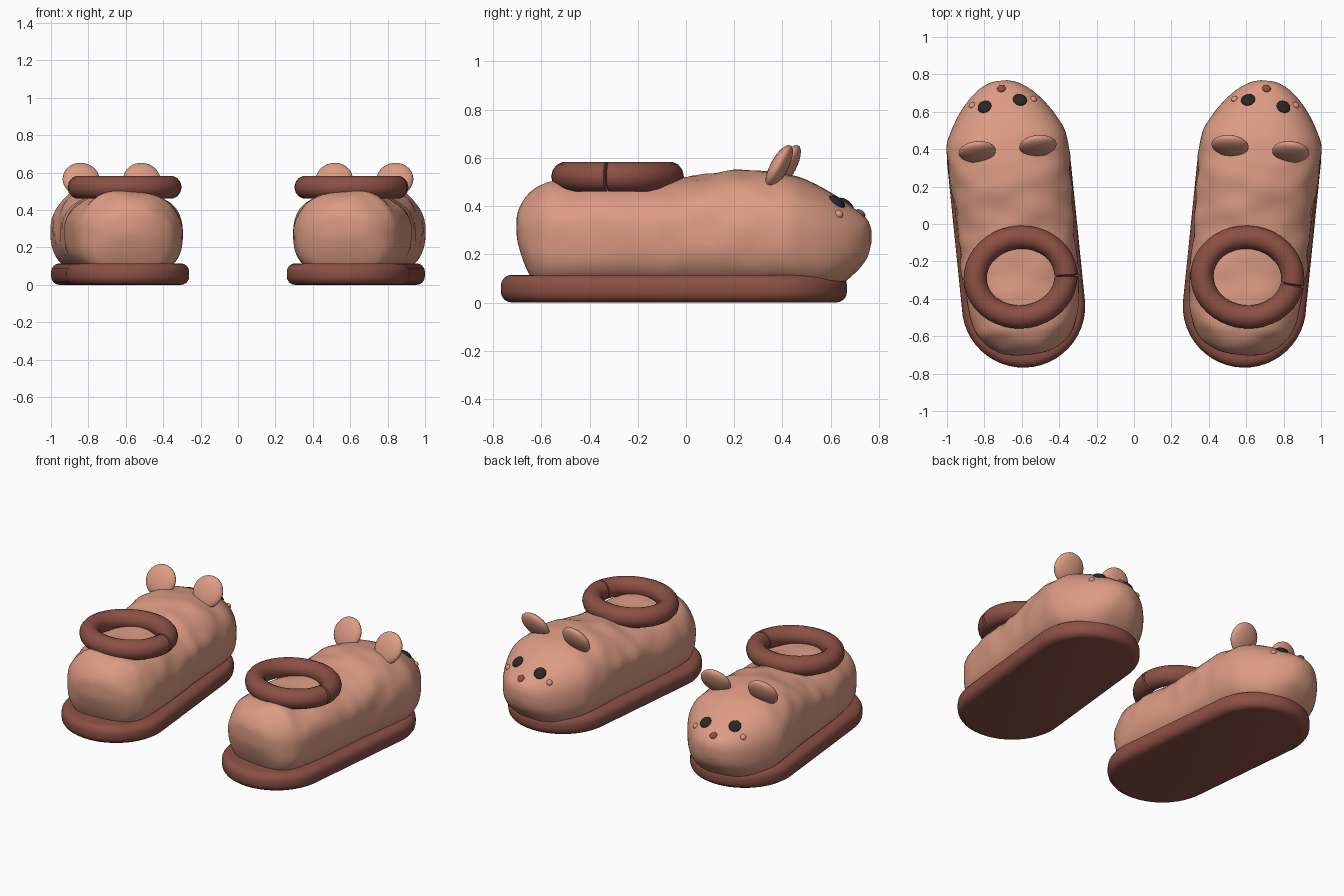
import bpy, bmesh, math
from mathutils import Matrix, Vector, noise
from mathutils.bvhtree import BVHTree

if "Cube" in bpy.data.objects:
    bpy.data.objects.remove(bpy.data.objects["Cube"])


def material(name, rgb):
    m = bpy.data.materials.new(name)
    m.diffuse_color = (*rgb, 1)
    m.use_nodes = True
    m.node_tree.nodes["Principled BSDF"].inputs["Base Color"].default_value = m.diffuse_color
    return m


SKIN = material("salmon_plush", (0.72, 0.33, 0.23))
BROWN = material("brown_trim", (0.26, 0.08, 0.058))
BLACK = material("eye_black", (0.022, 0.02, 0.02))

# Body stations: y, half width, bottom z, top z
STATIONS = [(-.652, .05, .27, .37), (-.640, .12, .22, .40), (-.61, .18, .14, .44),
            (-.56, .235, .06, .475), (-.48, .28, .04, .50), (-.30, .305, .04, .505),
            (-.05, .31, .04, .505), (.10, .31, .04, .525), (.25, .32, .04, .548),
            (.38, .325, .04, .540), (.50, .322, .04, .525), (.58, .29, .04, .495),
            (.67, .235, .06, .445), (.75, .165, .12, .39), (.80, .095, .18, .35),
            (.82, .035, .24, .31)]


def finish(bm, name, mat, side, angle=40):
    """Place a part on one foot; the other foot is its mirror image."""
    place = Matrix.Translation((-0.63, -0.05, 0)) @ Matrix.Rotation(math.radians(5.8), 4, 'Z')
    if side > 0:
        place = Matrix.Diagonal((-1, 1, 1, 1)) @ place
    bmesh.ops.recalc_face_normals(bm, faces=bm.faces)
    bm.transform(place)
    if side > 0:
        bmesh.ops.reverse_faces(bm, faces=bm.faces)
    me = bpy.data.meshes.new(name)
    bm.to_mesh(me)
    bm.free()
    me.materials.append(mat)
    ob = bpy.data.objects.new(("left_" if side < 0 else "right_") + name, me)
    bpy.context.collection.objects.link(ob)
    bpy.ops.object.select_all(action='DESELECT')
    ob.select_set(True)
    bpy.context.view_layer.objects.active = ob
    bpy.ops.object.shade_smooth_by_angle(angle=math.radians(angle))


def bridge(bm, rings, closed=False):
    n = len(rings[0])
    pairs = list(zip(rings, rings[1:])) + ([(rings[-1], rings[0])] if closed else [])
    for a, b in pairs:
        for i in range(n):
            j = (i + 1) % n
            bm.faces.new((a[i], a[j], b[j], b[i]))


def spline(t):
    """Smooth interpolation through the body stations."""
    k = min(int(t), len(STATIONS) - 2)
    u = t - k
    p = [STATIONS[max(0, min(len(STATIONS) - 1, k + d))] for d in (-1, 0, 1, 2)]
    return [0.5 * (2 * b + (c - a) * u + (2 * a - 5 * b + 4 * c - d) * u * u
                   + (3 * b - a - 3 * c + d) * u ** 3) for a, b, c, d in zip(*p)]


def make_body():
    bm = bmesh.new()
    rings, rows, segs = [], 75, 56
    for r in range(rows + 1):
        y, hw, zb, zt = spline(r / rows * (len(STATIONS) - 1))
        zm = zb + (zt - zb) * 0.5
        ring = []
        for i in range(segs):
            a = 2 * math.pi * i / segs
            c, s = math.cos(a), math.sin(a)
            e = 2 / 2.3 if s > 0 else 2 / 2.6
            v = Vector((math.copysign(abs(c) ** e, c) * hw, y,
                        zm + math.copysign(abs(s) ** e, s) * (zt - zb) / 2))
            # Soft crumples, fading out towards the face
            amp = 0.016 * max(0, min(1, (0.56 - y) / 0.2)) * max(0, min(1, (v.z - 0.12) / 0.2))
            d = noise.noise(Vector((v.x * 7, v.y * 9, v.z * 7))) * amp
            v += Vector((c, 0, s)) * d
            ring.append(bm.verts.new(v))
        rings.append(ring)
    bridge(bm, rings)
    bm.faces.new(rings[0])
    bm.faces.new(rings[-1])
    bmesh.ops.recalc_face_normals(bm, faces=bm.faces)
    return bm


def make_sole():
    """Stadium slab with rounded rims."""
    bm = bmesh.new()
    rings = []
    r = 0.045
    levels = [(r * (1 - math.cos(a)), r * (1 - math.sin(a)))
              for a in [math.radians(d) for d in (0, 22, 45, 68, 90)]]
    profile = [(z, i) for z, i in levels] + [(0.115 - z, i) for z, i in reversed(levels)]
    for z, inset in profile:
        ring = []
        for i in range(48):
            a = math.pi * 2 * (i + 0.5) / 48
            cy = 0.39 if math.sin(a) > 0 else -0.39
            ring.append(bm.verts.new(((0.33 - inset) * math.cos(a),
                                      cy + (0.33 - inset) * math.sin(a), z)))
        rings.append(ring)
    bridge(bm, rings)
    bm.faces.new(rings[0])
    bm.faces.new(rings[-1])
    return bm


def make_cuff(side):
    """Padded ring around the opening, with a narrow seam on one side."""
    bm = bmesh.new()
    seam = -0.08 if side < 0 else math.pi + 0.08
    steps = [0, 0.025] + [2 * math.pi * i / 40 for i in range(1, 40)] + [2 * math.pi - 0.025]
    rings = []
    for t in steps:
        a, m = seam + t, (0.7 if t == 0 else 1)
        ring = []
        for k in range(14):
            b = 2 * math.pi * k / 14
            w, h = 0.062 * m * math.cos(b), 0.063 * m * math.sin(b)
            ring.append(bm.verts.new(((0.243 + w) * math.cos(a),
                                      -0.235 + (0.213 + w) * math.sin(a), 0.522 + h)))
        rings.append(ring)
    bridge(bm, rings, True)
    return bm


def blob(matrix, size):
    bm = bmesh.new()
    bmesh.ops.create_uvsphere(bm, u_segments=24, v_segments=14, radius=1)
    bm.transform(matrix @ Matrix.Diagonal((*size, 1)))
    return bm


for side in (-1, 1):
    finish(make_sole(), "sole", BROWN, side)
    body = make_body()
    tree = BVHTree.FromBMesh(body)
    finish(body, "body", SKIN, side, 60)
    finish(make_cuff(side), "cuff", BROWN, side, 50)

    # Rounded ears leaning towards the toe
    for x, label in ((-0.163, "outer"), (0.163, "inner")):
        m = Matrix.Translation((x, 0.455, 0.563)) @ Matrix.Rotation(math.radians(-28), 4, 'X')
        finish(blob(m, (0.1, 0.036, 0.1)), label + "_ear", SKIN, side)

    # Face parts sit on the body surface, flattened along its normal
    face = [("outer_eye", -0.10, 0.69, 0.038, 0.016, BLACK),
            ("inner_eye", 0.092, 0.708, 0.038, 0.016, BLACK),
            ("nose", 0.0, 0.778, 0.023, 0.013, BROWN),
            ("outer_cheek", -0.165, 0.705, 0.018, 0.014, SKIN),
            ("inner_cheek", 0.165, 0.705, 0.018, 0.014, SKIN)]
    for name, x, y, r, depth, mat in face:
        hit, normal, _, _ = tree.ray_cast(Vector((x, y, 2)), Vector((0, 0, -1)))
        if hit is None:
            continue
        m = Matrix.Translation(hit) @ normal.to_track_quat('Z', 'Y').to_matrix().to_4x4()
        finish(blob(m, (r, r, depth)), name, mat, side)
